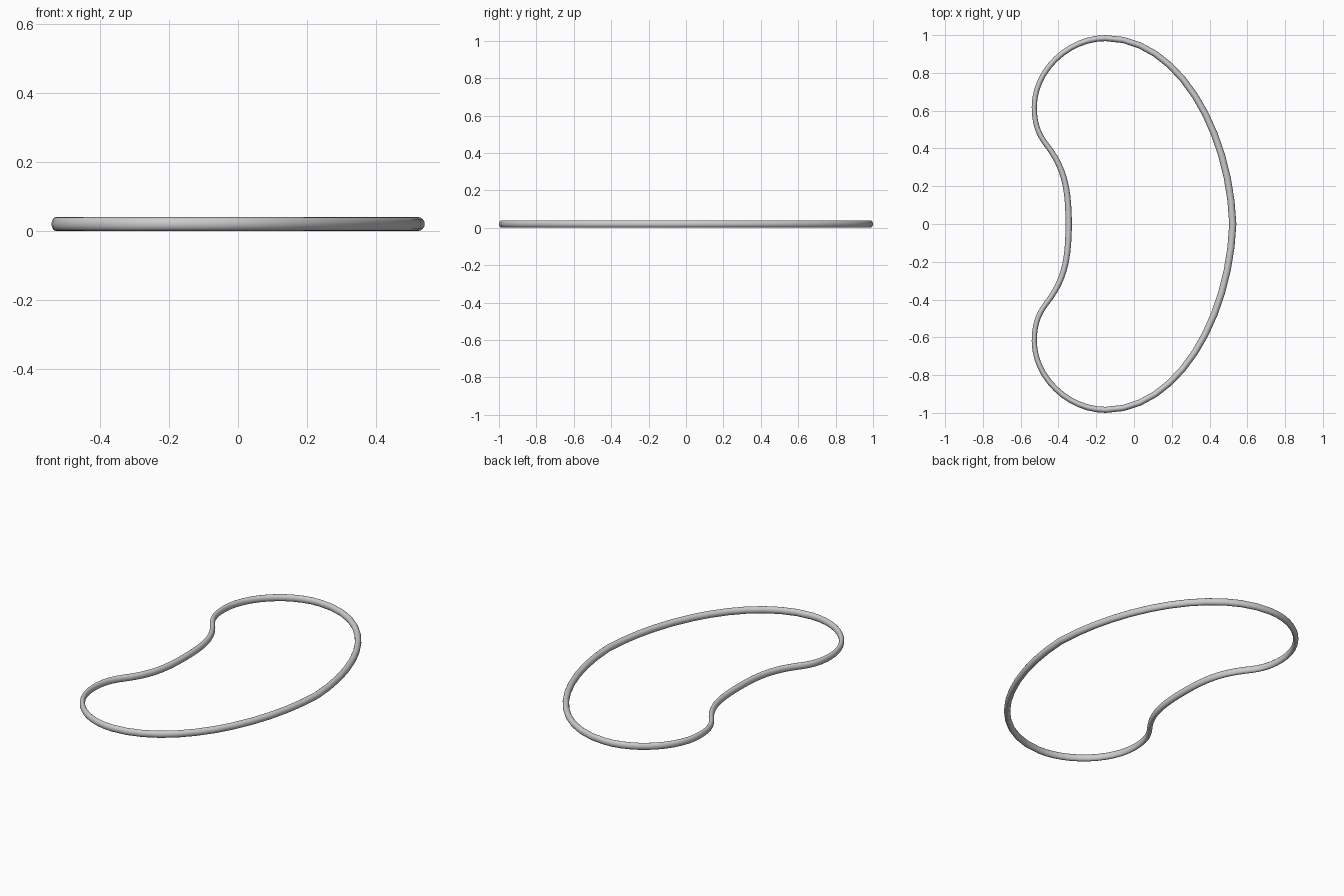
import bpy, bmesh, math
from mathutils import Vector
from mathutils.geometry import interpolate_bezier

if "Cube" in bpy.data.objects:
    bpy.data.objects.remove(bpy.data.objects["Cube"])

HEIGHT = 0.04
SIDES = 16
STEPS = 12

# Upper half of the centre line: point, handle in, handle out, half width
knots = [
    ((0.523, 0), None, (0.505, 0.50), 0.019),
    ((-0.15, 0.984), (0.23, 0.984), (-0.35, 0.984), 0.016),
    ((-0.528, 0.62), (-0.528, 0.81), (-0.528, 0.48), 0.0135),
    ((-0.435, 0.38), (-0.472, 0.437), (-0.365, 0.275), 0.0145),
    ((-0.346, 0), (-0.346, 0.17), None, 0.017),
]

half = []
for a, b in zip(knots, knots[1:]):
    pts = interpolate_bezier(*(Vector((*p, 0)) for p in (a[0], a[2], b[1], b[0])), STEPS + 1)
    for i, p in enumerate(pts[:-1]):
        half.append((p, a[3] + (b[3] - a[3]) * i / STEPS))
half.append((Vector((*knots[-1][0], 0)), knots[-1][3]))

# Mirror across y for the closed loop
path = half + [(Vector((p.x, -p.y, 0)), w) for p, w in half[-2:0:-1]]

# Sweep an oval section around the loop
bm = bmesh.new()
rings = []
n = len(path)
for i, (p, w) in enumerate(path):
    t = (path[(i + 1) % n][0] - path[i - 1][0]).normalized()
    out = Vector((t.y, -t.x, 0))
    ring = []
    for k in range(SIDES):
        a = 2 * math.pi * k / SIDES
        ring.append(bm.verts.new(p + out * w * math.cos(a)
                                 + Vector((0, 0, HEIGHT / 2 * (1 + math.sin(a))))))
    rings.append(ring)
for i in range(n):
    r, s = rings[i], rings[(i + 1) % n]
    for k in range(SIDES):
        m = (k + 1) % SIDES
        bm.faces.new((r[k], s[k], s[m], r[m]))
bmesh.ops.recalc_face_normals(bm, faces=bm.faces)
mesh = bpy.data.meshes.new("kidney_ring")
bm.to_mesh(mesh)
bm.free()
mesh.shade_smooth()
ring_obj = bpy.data.objects.new("kidney_ring", mesh)
bpy.context.collection.objects.link(ring_obj)
